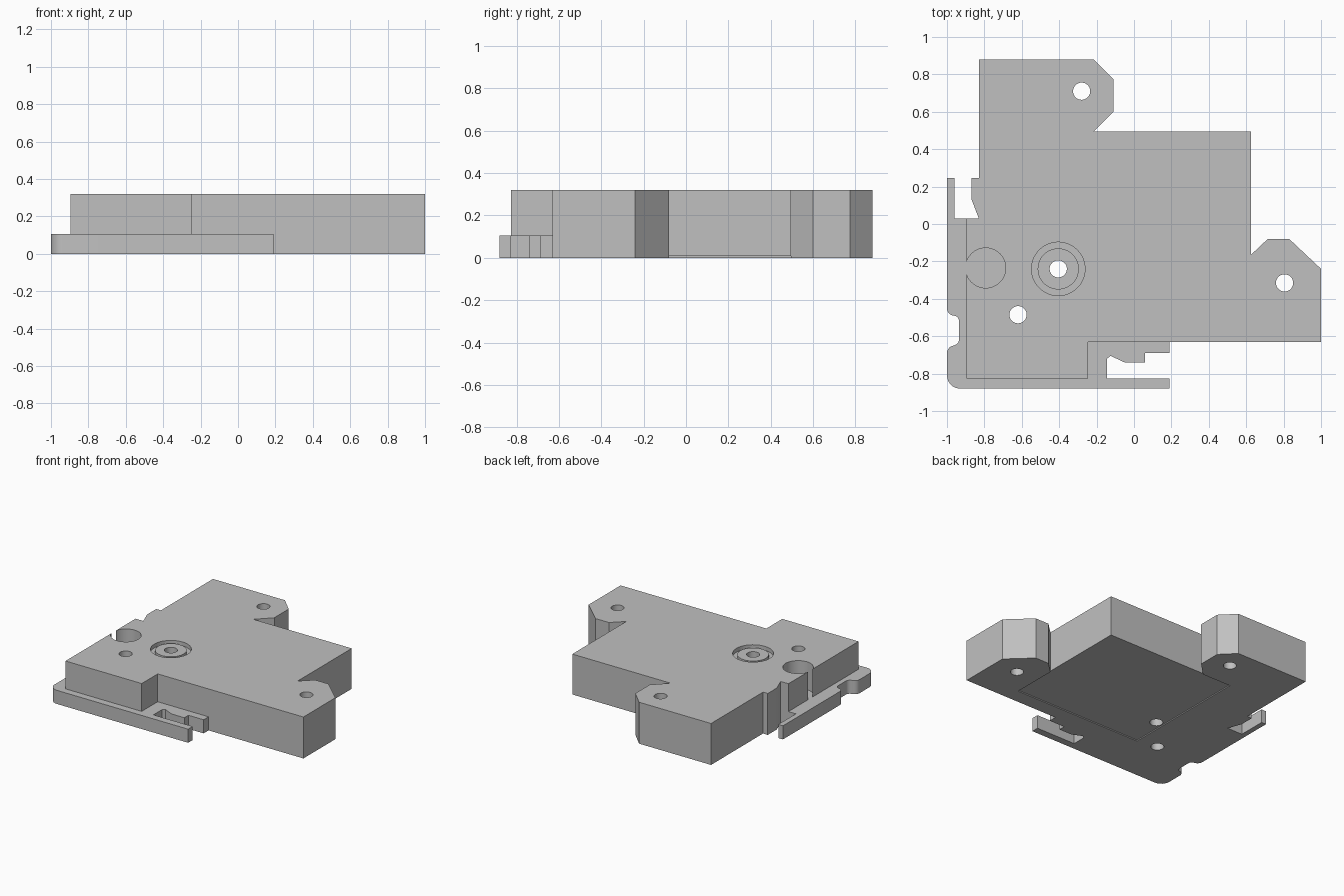
import bpy, bmesh
from math import cos, sin, radians

TOP, STEP = 0.32, 0.105      # housing and flange heights

cube = bpy.data.objects.get("Cube")
if cube:
    bpy.data.objects.remove(cube, do_unlink=True)

grey = bpy.data.materials.new("plain grey")
grey.use_nodes = True
colour = (0.53, 0.53, 0.53, 1)
grey.diffuse_color = colour
grey.node_tree.nodes["Principled BSDF"].inputs["Base Color"].default_value = colour


def arc(cx, cy, r, start, end, steps=6):
    angles = [radians(start + (end - start) * i / steps) for i in range(steps + 1)]
    return [(cx + r * cos(a), cy + r * sin(a)) for a in angles]


def prism(name, outline, z0, z1):
    """Extrude a flat outline between two heights."""
    bm = bmesh.new()
    base = bm.faces.new([bm.verts.new((x, y, z0)) for x, y in outline])
    new = bmesh.ops.extrude_face_region(bm, geom=[base])["geom"]
    bmesh.ops.translate(bm, vec=(0, 0, z1 - z0),
                        verts=[v for v in new if isinstance(v, bmesh.types.BMVert)])
    bmesh.ops.recalc_face_normals(bm, faces=bm.faces)
    mesh = bpy.data.meshes.new(name)
    bm.to_mesh(mesh)
    bm.free()
    mesh.materials.append(grey)
    obj = bpy.data.objects.new(name, mesh)
    bpy.context.collection.objects.link(obj)
    return obj


def disc(name, x, y, r, z0, z1):
    return prism(name, arc(x, y, r, 0, 360, 48)[:-1], z0, z1)


def combine(target, tool, operation):
    mod = target.modifiers.new(operation, "BOOLEAN")
    mod.operation, mod.solver, mod.object = operation, "EXACT", tool
    bpy.context.view_layer.objects.active = target
    bpy.ops.object.modifier_apply(modifier=mod.name)
    bpy.data.objects.remove(tool, do_unlink=True)


# Tall housing with two mounting ears
housing = prism("housing", [
    (-0.896, -0.825), (-0.245, -0.825), (-0.245, -0.63), (1, -0.63),
    (1, -0.24), (0.83, -0.08), (0.715, -0.08), (0.625, -0.165),
    (0.625, 0.495), (-0.215, 0.495), (-0.11, 0.6), (-0.11, 0.775),
    (-0.215, 0.88), (-0.83, 0.88), (-0.83, 0.245), (-0.87, 0.245),
    (-0.87, 0.135), (-0.83, 0.03), (-0.896, 0.03)], 0, TOP)

# Low flange with a rounded corner, a side notch and two open slots
left_notch = (arc(-0.96, -0.45, 0.04, 180, 270) + arc(-0.965, -0.52, 0.03, 90, 0)
              + arc(-0.97, -0.615, 0.035, 0, -90) + arc(-0.96, -0.69, 0.04, 90, 180))
flange = prism("flange", [(-0.96, 0.245), (-1, 0.245)] + left_notch
               + arc(-0.93, -0.81, 0.07, 180, 270)
               + [(0.19, -0.88), (0.19, -0.825), (-0.145, -0.825),
                  (-0.145, -0.72), (-0.125, -0.705), (-0.05, -0.74), (0.06, -0.74),
                  (0.06, -0.69), (0.19, -0.69), (0.19, -0.6),
                  (-0.3, -0.6), (-0.3, -0.7), (-0.85, -0.7),
                  (-0.85, 0.03), (-0.96, 0.03)], 0, STEP)
combine(housing, flange, "UNION")

# Shallow relief under the housing
combine(housing, prism("base_relief", [(-0.46, -0.515), (0.626, -0.515),
        (0.626, 0.496), (-0.46, 0.496)], -0.1, 0.008), "DIFFERENCE")

# Round pocket at the side, and a ring groove around a hub
combine(housing, disc("side_pocket", -0.793, -0.235, 0.107, STEP, 0.5), "DIFFERENCE")
combine(housing, disc("hub_recess", -0.405, -0.24, 0.143, TOP - 0.03, 0.5), "DIFFERENCE")
combine(housing, disc("hub", -0.405, -0.24, 0.11, TOP - 0.05, TOP - 0.008), "UNION")

# Through holes
for x, y in [(-0.405, -0.24), (-0.62, -0.485), (0.805, -0.315), (-0.28, 0.71)]:
    combine(housing, disc("bolt_hole", x, y, 0.046, -0.2, 0.5), "DIFFERENCE")

# Smooth round walls, sharp edges
bpy.ops.object.select_all(action="DESELECT")
housing.select_set(True)
bpy.context.view_layer.objects.active = housing
bpy.ops.object.shade_smooth_by_angle(angle=radians(30))
